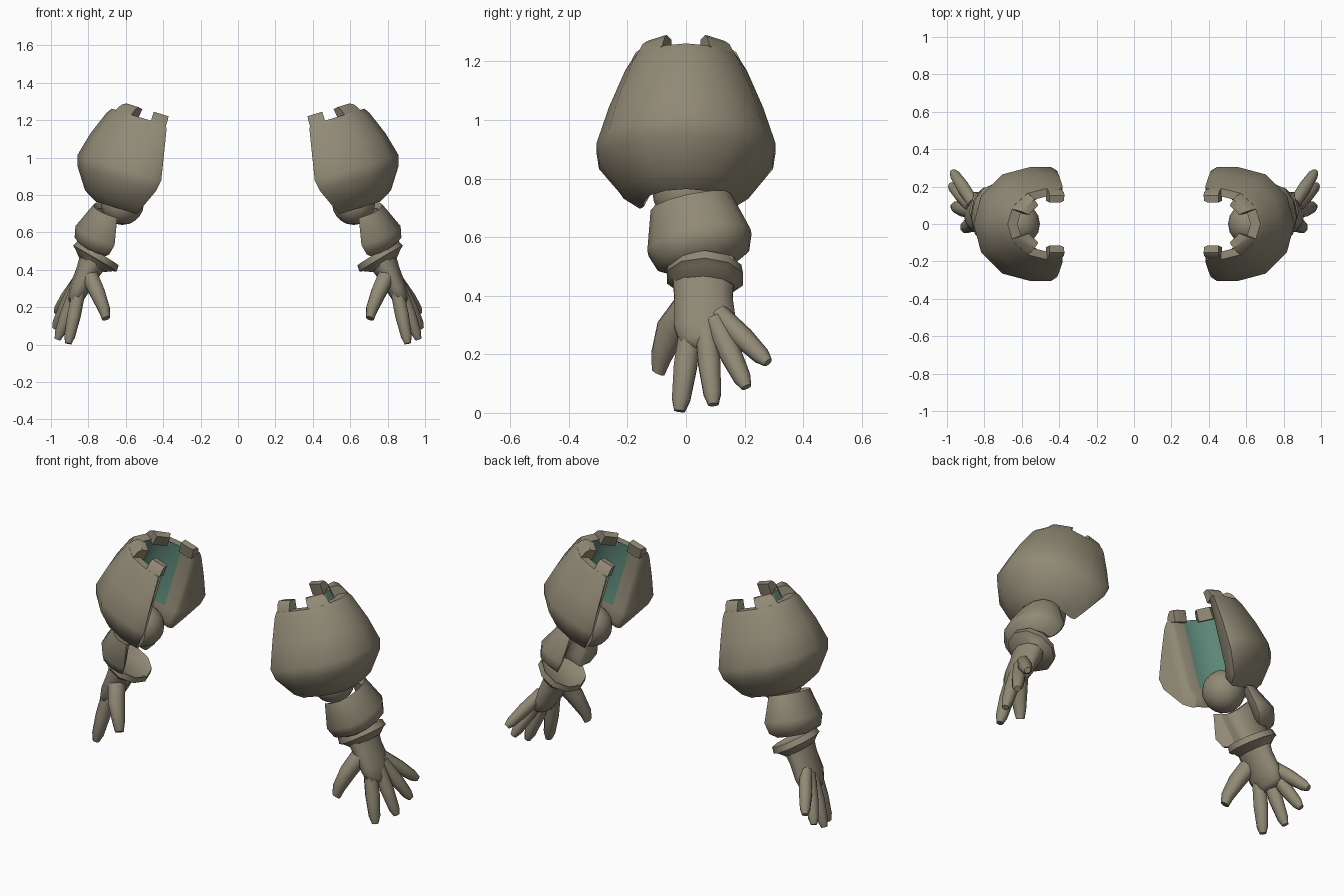
import bpy, bmesh, math
from mathutils import Vector, Matrix

cube = bpy.data.objects.get("Cube")
if cube:
    bpy.data.objects.remove(cube, do_unlink=True)


def material(name, color):
    m = bpy.data.materials.new(name)
    m.use_nodes = True
    m.diffuse_color = color
    m.node_tree.nodes["Principled BSDF"].inputs["Base Color"].default_value = color
    m.node_tree.nodes["Principled BSDF"].inputs["Roughness"].default_value = 0.8
    return m


STONE = material("warm_grey", (0.282, 0.252, 0.18, 1))
TEAL = material("teal_lining", (0.108, 0.24, 0.185, 1))


def finish(name, bm, side, angle=40):
    """Put the mesh on its side of the body and shade it."""
    for v in bm.verts:
        v.co.x *= side
    bmesh.ops.recalc_face_normals(bm, faces=bm.faces)
    mesh = bpy.data.meshes.new(name)
    bm.to_mesh(mesh)
    bm.free()
    mesh.materials.append(STONE)
    mesh.materials.append(TEAL)
    ob = bpy.data.objects.new(name, mesh)
    bpy.context.collection.objects.link(ob)
    bpy.ops.object.select_all(action='DESELECT')
    ob.select_set(True)
    bpy.context.view_layer.objects.active = ob
    bpy.ops.object.shade_smooth_by_angle(angle=math.radians(angle))


def bridge(bm, rings):
    """Quads between neighbouring rings of vertices, with end caps."""
    strips = []
    for a, b in zip(rings, rings[1:]):
        n = len(a)
        strips.append([bm.faces.new((a[i], a[(i + 1) % n], b[(i + 1) % n], b[i]))
                       for i in range(n)])
    bm.faces.new(rings[0])
    bm.faces.new(rings[-1])
    return strips


def horseshoe(bm, frame, rows, stations, lined=()):
    """Sweep a closed wall profile round a U shape, open towards the body.
    rows: height, outward radius, side radius, length of the straight ends."""
    middle = sum(r[2] for r in rows) / len(rows)
    rings = []
    for t in stations:
        ring = []
        for h, ru, rv, ext in rows:
            if abs(t) <= 1:
                a = t * math.pi / 2
                p = Vector((ru * math.cos(a), rv * math.sin(a), h))
            else:
                # the very end is pinched to round off the jamb
                v = rv + (middle - rv) * (0.22 if abs(t) == 2 else 0)
                p = Vector((-(abs(t) - 1) * ext, math.copysign(v, t), h))
            ring.append(bm.verts.new(frame @ p))
        rings.append(ring)
    strips = bridge(bm, rings)
    # lining only on the curved back wall, not on the straight jambs
    for strip, a, b in zip(strips, stations, stations[1:]):
        if max(abs(a), abs(b)) <= 1:
            for i in lined:
                strip[i].material_index = 1


def loft(bm, path, radii, sides):
    """Tube through path; radii are (across y, thickness) pairs."""
    t = (Vector(path[-1]) - Vector(path[0])).normalized()
    a = (Vector((0, 1, 0)) - t * t.y).normalized()
    b = a.cross(t)
    rings = []
    for p, (ra, rb) in zip(path, radii):
        ring = []
        for k in range(sides):
            w = 2 * math.pi * (k + 0.5) / sides
            ring.append(bm.verts.new(Vector(p) + a * ra * math.cos(w) + b * rb * math.sin(w)))
        rings.append(ring)
    bridge(bm, rings)


def tilted(center, lean, roll=0):
    return (Matrix.Translation(center) @ Matrix.Rotation(math.radians(roll), 4, 'X')
            @ Matrix.Rotation(math.radians(-lean), 4, 'Y'))


ARC = [-2, -1.75] + [k / 3 for k in range(-3, 4)] + [1.75, 2]

SHELL = [(.29, .22, .19, .085), (.26, .24, .208, .095), (.13, .29, .263, .12),
         (0, .322, .306, .146), (-.06, .303, .297, .136), (-.17, .228, .215, .09),
         (-.21, .155, .145, .075), (-.16, .125, .12, .085),
         (-.1, .165, .148, .09), (.29, .165, .148, .085)]
MERLON = [(.285, .222, .192, .085), (.325, .195, .172, .085), (.34, .17, .152, .082),
          (.335, .125, .115, .08), (.27, .14, .125, .08)]
BAND = [(.12, .085, .14, .05), (-.02, .14, .18, .08), (-.08, .125, .16, .07),
        (-.11, .065, .105, .05), (-.07, .05, .09, .05), (.1, .055, .1, .05)]

# base, tip and thickness of each digit
DIGITS = {
    "index_finger": ((.845, .018, .31), (.908, -.022, .006), .04),
    "middle_finger": ((.862, .065, .31), (.965, .094, .028), .038),
    "ring_finger": ((.868, .095, .32), (.978, .207, .088), .037),
    "little_finger": ((.858, .11, .34), (.97, .28, .172), .036),
}

for label, side in (("left", 1), ("right", -1)):
    # Shoulder shell with its lined hollow
    frame = tilted((.55, 0, .92), 17)
    bm = bmesh.new()
    horseshoe(bm, frame, SHELL, ARC, lined=(8,))
    finish(label + "_shoulder_shell", bm, side, 55)

    # Raised teeth round the top rim
    bm = bmesh.new()
    for stations in ([.28, 1 / 3, 2 / 3], [1, 1.75, 2]):
        for s in (1, -1):
            horseshoe(bm, frame, MERLON, [s * t for t in stations])
    finish(label + "_rim_teeth", bm, side)

    # Ball joint
    bm = bmesh.new()
    bmesh.ops.create_uvsphere(bm, u_segments=16, v_segments=10, radius=.115,
                              matrix=Matrix.Translation((.618, 0, .755)))
    finish(label + "_ball_joint", bm, side)

    # Forearm band
    bm = bmesh.new()
    horseshoe(bm, tilted((.73, .04, .61), 18, 12), BAND, ARC)
    finish(label + "_forearm_band", bm, side, 50)

    # Flared cuff
    bm = bmesh.new()
    axis = Vector((-.51, .03, .86)).normalized()
    profile = [(.005, .11, .11), (.02, .13, .128), (-.014, .137, .135),
               (-.024, .12, .115), (-.05, .105, .08)]
    loft(bm, [Vector((.758, .065, .472)) + axis * h for h, ra, rb in profile],
         [(ra, rb) for h, ra, rb in profile], 10)
    finish(label + "_cuff", bm, side)

    # Palm
    bm = bmesh.new()
    loft(bm, [(.768, .06, .46), (.805, .06, .385), (.848, .065, .3), (.872, .07, .245),
              (.885, .07, .222)],
         [(.11, .08), (.104, .064), (.112, .054), (.095, .042), (.06, .025)], 10)
    finish(label + "_palm", bm, side, 60)

    # Fingers
    for name, (base, tip, r) in DIGITS.items():
        bm = bmesh.new()
        base, tip = Vector(base), Vector(tip)
        loft(bm, [base.lerp(tip, k) for k in (0, .5, .87, 1)],
             [(r * s, r * s * .92) for s in (1, 1.08, .85, .5)], 8)
        finish(label + "_" + name, bm, side, 60)

    # Thumb
    bm = bmesh.new()
    loft(bm, [(.8, .015, .38), (.755, -.05, .285), (.716, -.086, .19), (.705, -.095, .14)],
         [(.05, .05), (.055, .045), (.038, .034), (.025, .024)], 8)
    finish(label + "_thumb", bm, side, 60)
